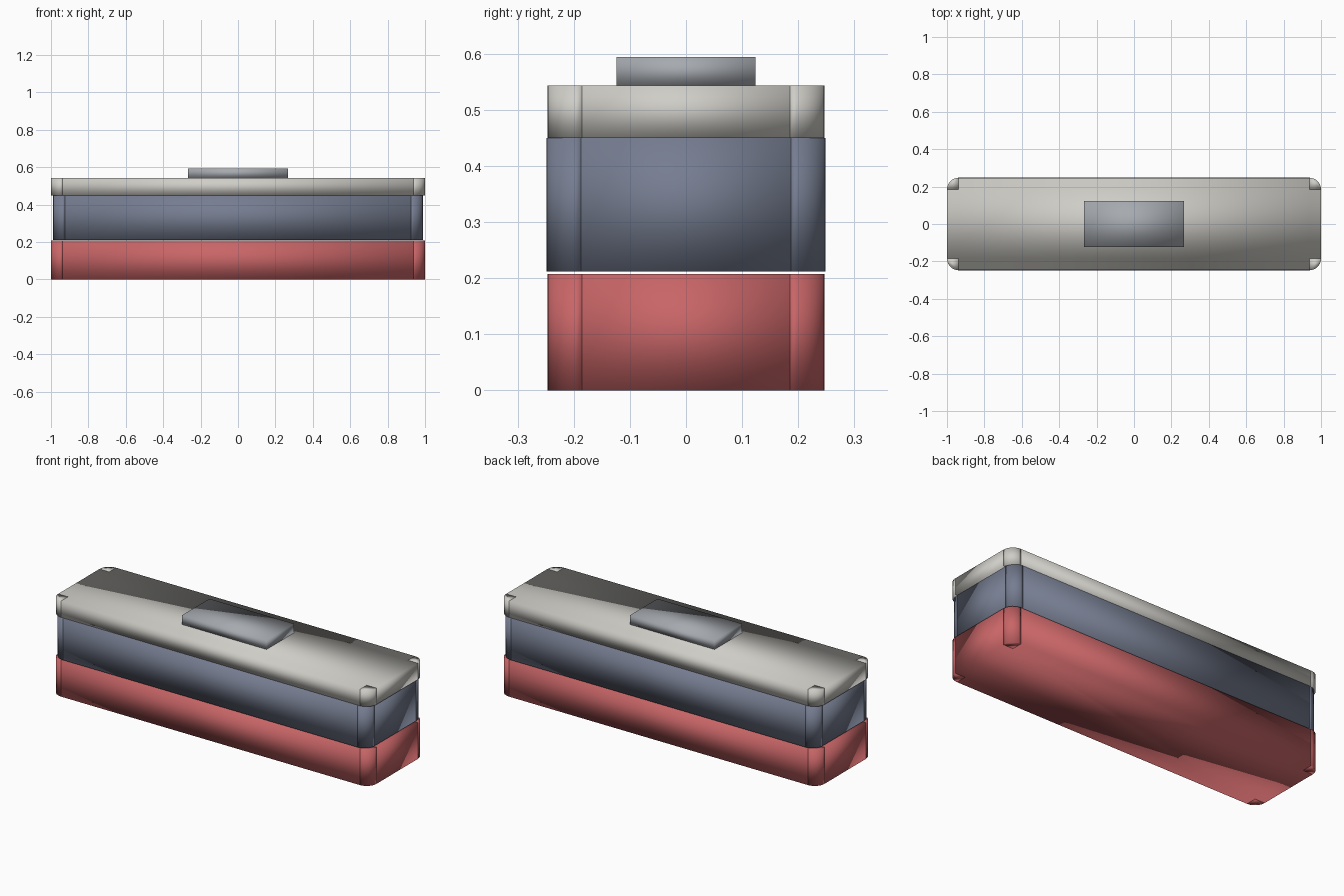
import bpy, bmesh, math

if "Cube" in bpy.data.objects:
    bpy.data.objects.remove(bpy.data.objects["Cube"])


def material(name, color):
    mat = bpy.data.materials.new(name)
    mat.diffuse_color = (*color, 1)
    mat.use_nodes = True
    mat.node_tree.nodes["Principled BSDF"].inputs["Base Color"].default_value = mat.diffuse_color
    return mat


def prism(bm, pts, z0, z1):
    """Add a closed prism over a 2D outline."""
    base = bm.faces.new([bm.verts.new((x, y, z0)) for x, y in pts])
    top = bmesh.ops.extrude_face_region(bm, geom=[base], use_keep_orig=True)
    verts = [g for g in top["geom"] if isinstance(g, bmesh.types.BMVert)]
    bmesh.ops.translate(bm, verts=verts, vec=(0, 0, z1 - z0))


def finish(name, bm, mat):
    """Turn the bmesh into a fully smooth-shaded object."""
    bmesh.ops.recalc_face_normals(bm, faces=bm.faces)
    mesh = bpy.data.meshes.new(name)
    bm.to_mesh(mesh)
    bm.free()
    mesh.materials.append(mat)
    mesh.shade_smooth()
    obj = bpy.data.objects.new(name, mesh)
    bpy.context.collection.objects.link(obj)


def rounded_slab(name, hx, hy, z0, z1, r, mat, steps=8):
    """Cross-shaped core with a quarter-round piece in each corner."""
    bm = bmesh.new()
    cx, cy = hx - r, hy - r
    core = []
    for i, (sx, sy) in enumerate([(1, 1), (-1, 1), (-1, -1), (1, -1)]):
        notch = [(sx * hx, sy * cy), (sx * cx, sy * cy), (sx * cx, sy * hy)]
        core += notch if i % 2 == 0 else notch[::-1]
        arc = [math.pi / 2 * (i + k / steps) for k in range(steps + 1)]
        prism(bm, [(sx * cx, sy * cy)] +
              [(sx * cx + r * math.cos(a), sy * cy + r * math.sin(a)) for a in arc],
              z0, z1)
    prism(bm, core, z0, z1)
    finish(name, bm, mat)


red = material("red", (0.58, 0.13, 0.135))
slate = material("slate_blue", (0.18, 0.205, 0.28))
light = material("warm_grey", (0.62, 0.61, 0.57))
steel = material("steel_grey", (0.38, 0.40, 0.43))

# Stacked case: base, slightly shorter middle section, lid
rounded_slab("base", 1.0, 0.247, 0.0, 0.207, 0.062, red)
rounded_slab("middle_section", 0.988, 0.249, 0.212, 0.45, 0.062, slate)
rounded_slab("lid", 1.0, 0.247, 0.45, 0.543, 0.062, light)

# Raised plate on the lid
plate = bmesh.new()
prism(plate, [(0.266, 0.124), (-0.266, 0.124), (-0.266, -0.124), (0.266, -0.124)],
      0.543, 0.594)
finish("top_plate", plate, steel)
